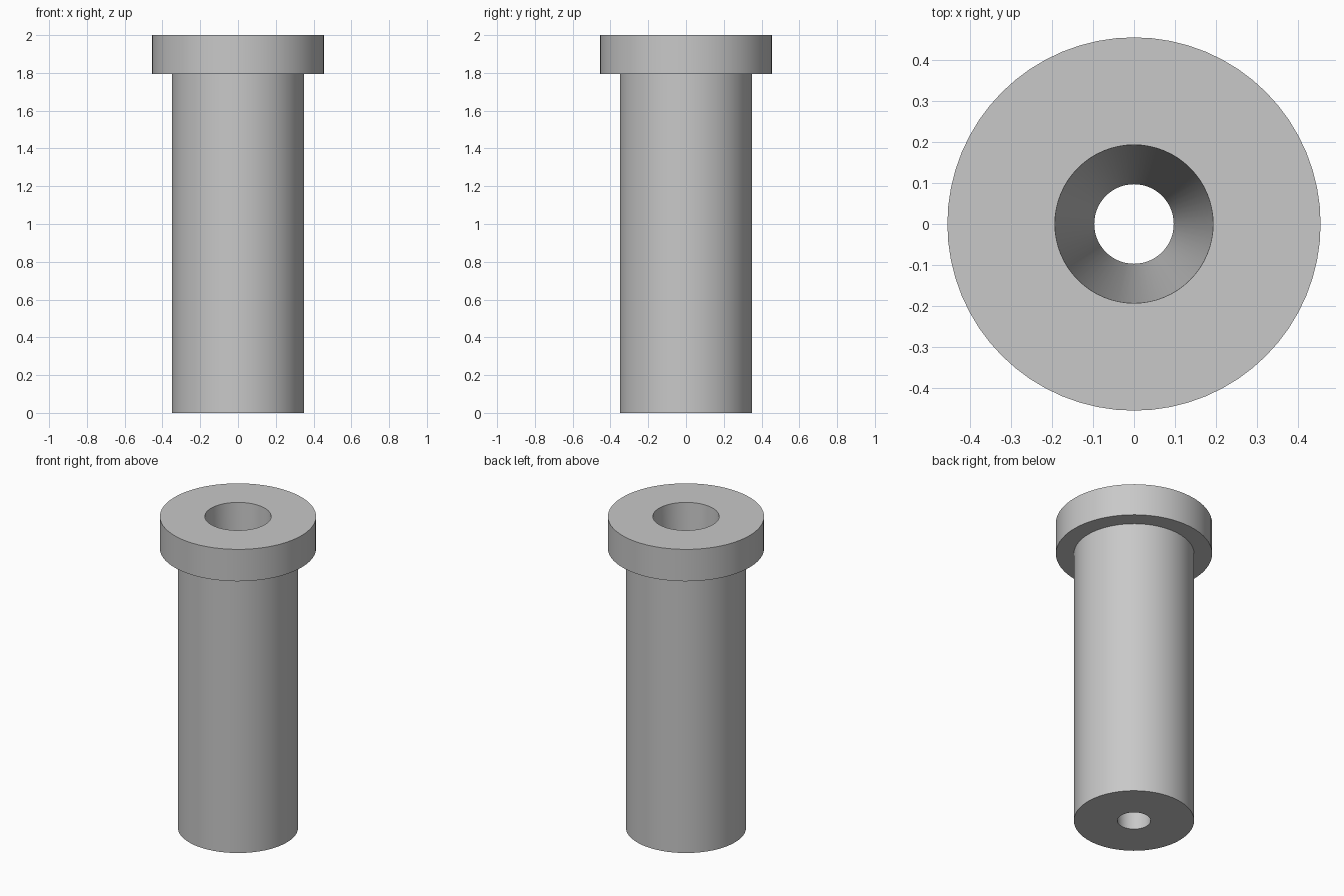
import bpy
import bmesh
from math import cos, sin, tau

cube = bpy.data.objects.get("Cube")
if cube:
    bpy.data.objects.remove(cube, do_unlink=True)

SEGMENTS = 64

# Single plain grey material
grey = bpy.data.materials.new("light_grey")
grey.use_nodes = True
colour = (0.58, 0.58, 0.58, 1.0)
grey.diffuse_color = colour
grey.node_tree.nodes["Principled BSDF"].inputs["Base Color"].default_value = colour


def lathe(name, profile):
    """Revolve a closed (radius, z) profile around the z axis."""
    bm = bmesh.new()
    rings = [[bm.verts.new((r * cos(tau * i / SEGMENTS), r * sin(tau * i / SEGMENTS), z))
              for i in range(SEGMENTS)] for r, z in profile]
    for a, b in zip(rings, rings[1:] + rings[:1]):
        for i in range(SEGMENTS):
            j = (i + 1) % SEGMENTS
            bm.faces.new((a[i], a[j], b[j], b[i]))
    bmesh.ops.recalc_face_normals(bm, faces=bm.faces)
    mesh = bpy.data.meshes.new(name)
    bm.to_mesh(mesh)
    bm.free()
    mesh.materials.append(grey)
    obj = bpy.data.objects.new(name, mesh)
    bpy.context.collection.objects.link(obj)
    bpy.ops.object.select_all(action="DESELECT")
    obj.select_set(True)
    bpy.context.view_layer.objects.active = obj
    bpy.ops.object.shade_smooth_by_angle()
    return obj


# Flanged sleeve: tapered bore, straight shaft and a wide collar on top
lathe("flanged_sleeve", [
    (0.097, 0.0),
    (0.35, 0.0),
    (0.35, 1.795),
    (0.455, 1.795),
    (0.455, 2.0),
    (0.193, 2.0),
])
